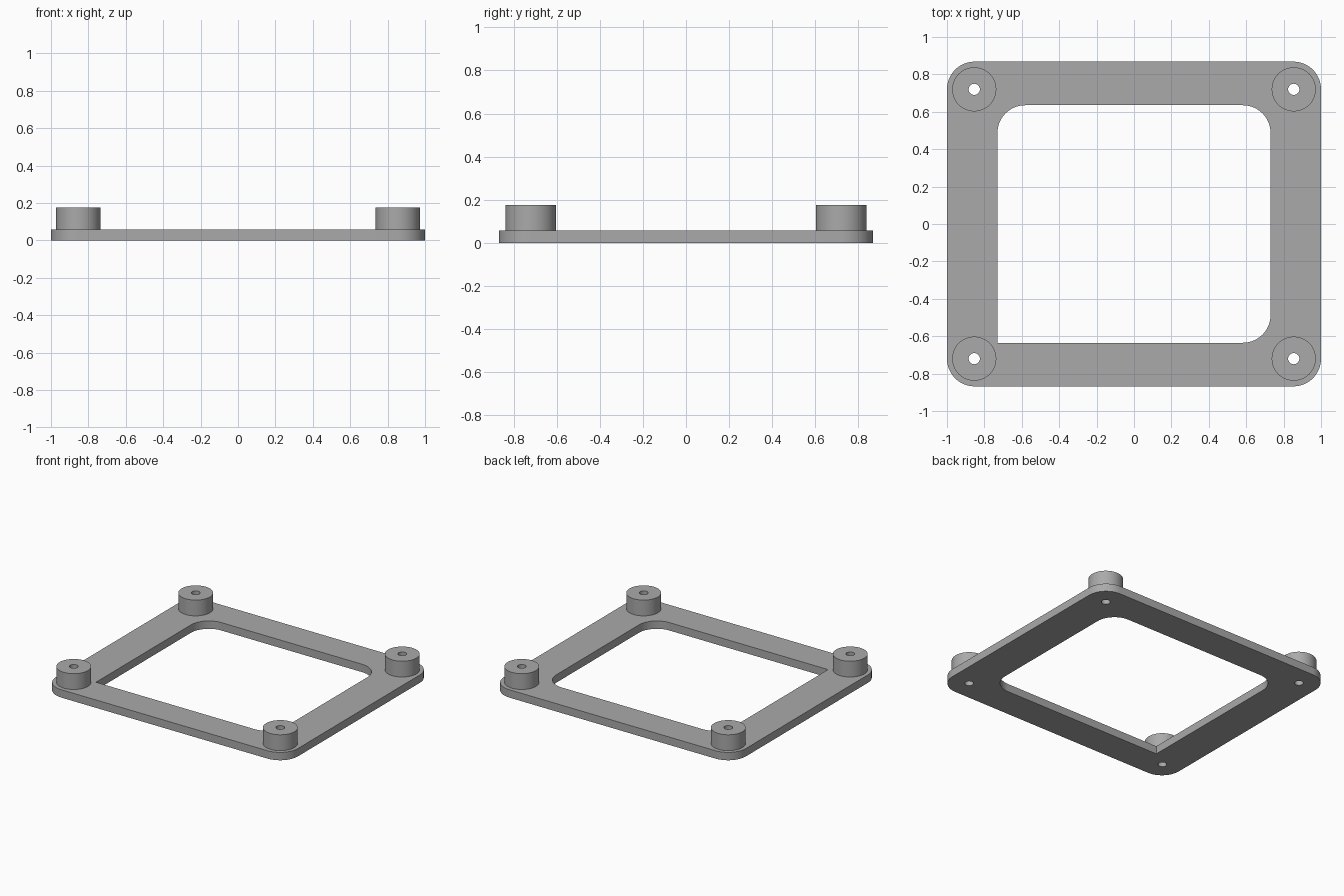
import bpy, bmesh
from math import cos, sin, pi

old = bpy.data.objects.get("Cube")
if old:
    bpy.data.objects.remove(old, do_unlink=True)

HALF_X, HALF_Y = 1.0, 0.868        # outer plate
WIN_X, WIN_Y = 0.73, 0.635         # window
BOSS_X, BOSS_Y = 0.854, 0.72       # boss centres
PLATE_TOP, BOSS_TOP = 0.059, 0.177
CORNER_R, BOSS_R, HOLE_R = 0.148, 0.118, 0.03

grey = bpy.data.materials.new("plain grey")
grey.use_nodes = True
colour = (0.4, 0.4, 0.4, 1)
grey.diffuse_color = colour
grey.node_tree.nodes["Principled BSDF"].inputs["Base Color"].default_value = colour


def circle(cx, cy, r, n=48):
    return [(cx + r * cos(2 * pi * i / n), cy + r * sin(2 * pi * i / n)) for i in range(n)]


def rounded_rect(hx, hy, radii, n=16):
    """Corners run counter-clockwise from +x +y; a zero radius is a sharp corner."""
    pts = []
    for k, ((sx, sy), r) in enumerate(zip(((1, 1), (-1, 1), (-1, -1), (1, -1)), radii)):
        if r == 0:
            pts.append((sx * hx, sy * hy))
            continue
        for i in range(n + 1):
            a = (k + i / n) * pi / 2
            pts.append((sx * (hx - r) + r * cos(a), sy * (hy - r) + r * sin(a)))
    return pts


def extrude_outline(name, loops, z0, z1):
    """Solid from an outer loop and the loops of its holes."""
    curve = bpy.data.curves.new(name, 'CURVE')
    curve.dimensions = '2D'
    curve.fill_mode = 'BOTH'
    curve.extrude = (z1 - z0) / 2
    for loop in loops:
        spline = curve.splines.new('POLY')
        spline.points.add(len(loop) - 1)
        for p, (x, y) in zip(spline.points, loop):
            p.co = (x, y, 0, 1)
        spline.use_cyclic_u = True
    ob = bpy.data.objects.new(name, curve)
    bpy.context.collection.objects.link(ob)
    bpy.ops.object.select_all(action='DESELECT')
    ob.select_set(True)
    bpy.context.view_layer.objects.active = ob
    bpy.ops.object.convert(target='MESH')
    ob = bpy.context.view_layer.objects.active
    ob.name = name

    # Weld caps to walls and raise to height
    bm = bmesh.new()
    bm.from_mesh(ob.data)
    bmesh.ops.remove_doubles(bm, verts=bm.verts, dist=0.0001)
    bmesh.ops.recalc_face_normals(bm, faces=bm.faces)
    bmesh.ops.translate(bm, verts=bm.verts, vec=(0, 0, (z0 + z1) / 2))
    bm.to_mesh(ob.data)
    bm.free()
    ob.data.materials.clear()
    ob.data.materials.append(grey)
    bpy.ops.object.shade_smooth_by_angle(angle=pi / 6)
    return ob


centres = {
    "front_right": (-BOSS_X, -BOSS_Y), "front_left": (BOSS_X, -BOSS_Y),
    "back_right": (-BOSS_X, BOSS_Y), "back_left": (BOSS_X, BOSS_Y),
}

# Frame plate: window has one sharp corner at the front right
outer = rounded_rect(HALF_X, HALF_Y, [CORNER_R] * 4)
window = rounded_rect(WIN_X, WIN_Y, [CORNER_R, CORNER_R, 0, CORNER_R])
holes = [circle(x, y, HOLE_R) for x, y in centres.values()]
extrude_outline("frame_plate", [outer, window] + holes, 0, PLATE_TOP)

# Corner bosses with through holes
for side, (x, y) in centres.items():
    extrude_outline(side + "_boss", [circle(x, y, BOSS_R), circle(x, y, HOLE_R)],
                    PLATE_TOP, BOSS_TOP)
